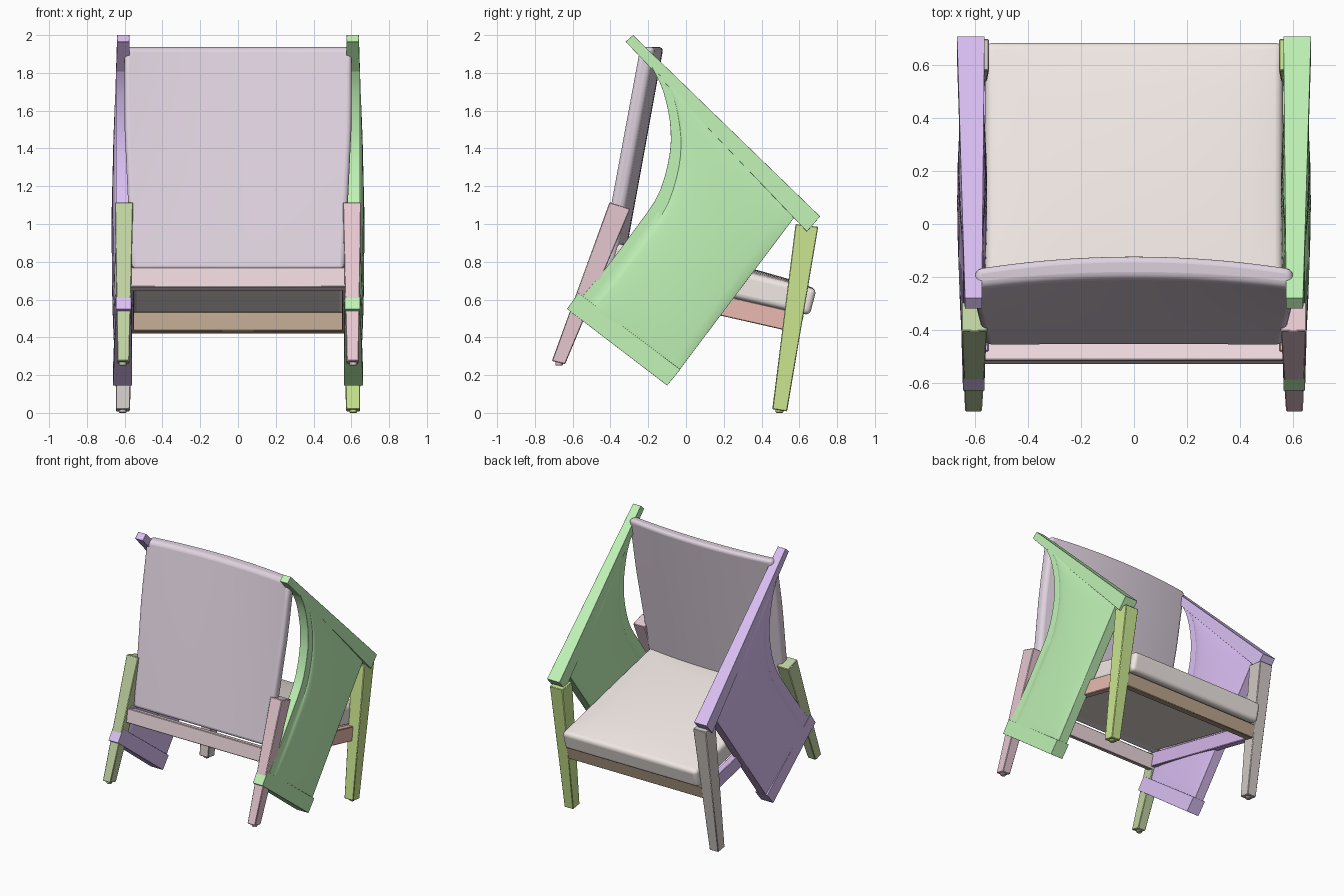
import bpy, bmesh, math
from mathutils import Vector

if "Cube" in bpy.data.objects:
    bpy.data.objects.remove(bpy.data.objects["Cube"])


def make(name, lofts, color, bevel=0.004, segs=1):
    """Build one object from closed lofts (each a list of equal-length rings)."""
    bm = bmesh.new()
    for rings in lofts:
        vs = [[bm.verts.new(p) for p in r] for r in rings]
        n = len(vs[0])
        for a, b in zip(vs, vs[1:]):
            for i in range(n):
                j = (i + 1) % n
                bm.faces.new((a[i], a[j], b[j], b[i]))
        for cap in (vs[0], vs[-1]):
            h = n // 2
            for i in range(h - 1):
                bm.faces.new((cap[i], cap[i + 1], cap[n - 2 - i], cap[n - 1 - i]))
    bmesh.ops.recalc_face_normals(bm, faces=bm.faces)
    me = bpy.data.meshes.new(name)
    bm.to_mesh(me)
    bm.free()
    ob = bpy.data.objects.new(name, me)
    bpy.context.collection.objects.link(ob)
    mat = bpy.data.materials.new(name)
    mat.diffuse_color = (*color, 1)
    mat.use_nodes = True
    mat.node_tree.nodes["Principled BSDF"].inputs["Base Color"].default_value = mat.diffuse_color
    me.materials.append(mat)
    mod = ob.modifiers.new("bevel", 'BEVEL')
    mod.width, mod.segments = bevel, segs
    mod.limit_method, mod.angle_limit = 'ANGLE', math.radians(50)
    bpy.context.view_layer.objects.active = ob
    ob.select_set(True)
    bpy.ops.object.shade_smooth_by_angle(angle=math.radians(35))
    ob.select_set(False)
    return ob


def ring(sx, a, b, x0, x1):
    """Rectangle across x through side-view points a and b."""
    return [(sx * x0, *a), (sx * x1, *a), (sx * x1, *b), (sx * x0, *b)]


def spline(pts, t):
    """Catmull-Rom point at t in 0..1."""
    p = [Vector(q) for q in pts]
    p = [2 * p[0] - p[1]] + p + [2 * p[-1] - p[-2]]
    s = t * (len(pts) - 1)
    i = min(int(s), len(pts) - 2)
    f = s - i
    a, b, c, d = p[i:i + 4]
    return 0.5 * (2 * b + (c - a) * f + (2 * a - 5 * b + 4 * c - d) * f * f
                  + (3 * b - a - 3 * c + d) * f ** 3)


EDGE = [(-.18, 1.83), (-.12, 1.70), (-.083, 1.52), (-.09, 1.35),
        (-.15, 1.15), (-.28, .96), (-.43, .76), (-.58, .58)]
US = [0, .06, .115, .125, .15, .2, .3, .5, .7, .82, .92, .97, 1]


def panel(sx):
    """Padded side panel with a thinner flange along its curved edge."""
    rings = []
    N = 32
    for k in range(N + 1):
        t = .5 - .5 * math.cos(math.pi * k / N)
        l = spline(EDGE, t)
        r = Vector((.585, 1.05)).lerp(Vector((-.04, .22)), t)
        out, inn = [], []
        for u in US:
            p = l.lerp(r, u)
            h = .034
            if u > .12:
                w = (u - .12) / .88
                f = max(0, math.sin(math.pi * w)) * max(0, math.sin(math.pi * t))
                h = .035 + .022 * f ** .45
            out.append((sx * (.612 + h), p.x, p.y))
            inn.append((sx * (.612 - h), p.x, p.y))
        rings.append(out + inn[::-1])
    return rings


def glide(sx, y, z):
    return [[(sx * .61 + .02 * math.cos(i * math.pi / 6), y + .02 * math.sin(i * math.pi / 6), zz)
             for i in range(12)] for zz in (z, z + .03)]


LIME, GREY, PINK, OLIVE = (.6, .8, .28), (.65, .6, .57), (.8, .58, .64), (.53, .65, .36)
for sx, side in ((1, "right"), (-1, "left")):
    # Legs, splayed and tapered, with small glides
    make("front_leg_" + side, [[ring(sx, (.457, .02), (.535, .008), .572, .646),
                                ring(sx, (.58, 1.0), (.70, .985), .548, .655)],
                               glide(sx, .495, 0)], LIME if sx > 0 else GREY)
    make("rear_leg_" + side, [[ring(sx, (-.71, .275), (-.64, .258), .575, .639),
                               ring(sx, (-.405, 1.115), (-.295, 1.08), .555, .652)],
                              glide(sx, -.672, .25)], PINK if sx > 0 else OLIVE)
    # Side panel with arm bar and lower bar
    make("side_panel_" + side, [
        panel(sx),
        [ring(sx, (-.32, 1.965), (-.28, 2.0), .575, .64),
         ring(sx, (.64, .96), (.71, 1.04), .565, .67)],
        [ring(sx, (-.63, .55), (-.57, .635), .565, .647),
         ring(sx, (-.10, .145), (-.03, .23), .56, .662)],
    ], (.53, .9, .47) if sx > 0 else (.71, .53, .91), .003)
    # Seat side rail
    make("seat_rail_" + side, [[ring(sx, (-.50, .67), (-.48, .775), .55, .6),
                                ring(sx, (.58, .425), (.60, .53), .55, .6)]],
         (.82, .5, .44) if sx > 0 else (.66, .47, .83))

# Cross rails
make("rear_rail", [[[(x, -.53, .667), (x, -.475, .645), (x, -.45, .75), (x, -.515, .77)]
                    for x in (-.57, .57)]], (.86, .69, .73))
make("front_rail", [[[(x, .535, .435), (x, .60, .42), (x, .623, .515), (x, .555, .535)]
                     for x in (-.57, .57)]], (.5, .38, .27))

# Seat cushion, gently domed and sloping down to the front
NX, NY = 16, 12
seat = []
for i in range(NX + 1):
    s = -1 + 2 * i / NX
    low, top = [], []
    for j in range(NY + 1):
        q = j / NY
        y = -.42 + 1.075 * q
        z = .667 - .23 * y
        dome = (1 - s * s) ** .6 * max(0, math.sin(math.pi * q)) ** .6
        low.append((s * .563, y, z))
        top.append((s * .563, y + .036, z + .138 + .034 * dome))
    seat.append(low + top[::-1])
make("seat_cushion", [seat], (.88, .81, .78), .028, 5)

# Back cushion, leaning; straight at the seat and bowed at the top
NX, NZ = 24, 8
back = []
for i in range(NX + 1):
    s = -1 + 2 * i / NX
    rear, front = [], []
    for j in range(NZ + 1):
        q = j / NZ
        z = .755 + 1.18 * q
        w = .565 + .037 * min(1, 1.5 * q)
        bow = 1 - s * s
        y = -.46 + .215 * q
        rear.append((s * w, y + .038 * bow * q, z))
        front.append((s * w, y + .078 + .048 * bow, z + .003))
    back.append(rear + front[::-1])
make("back_cushion", [back], (.74, .65, .74), .026, 4)
